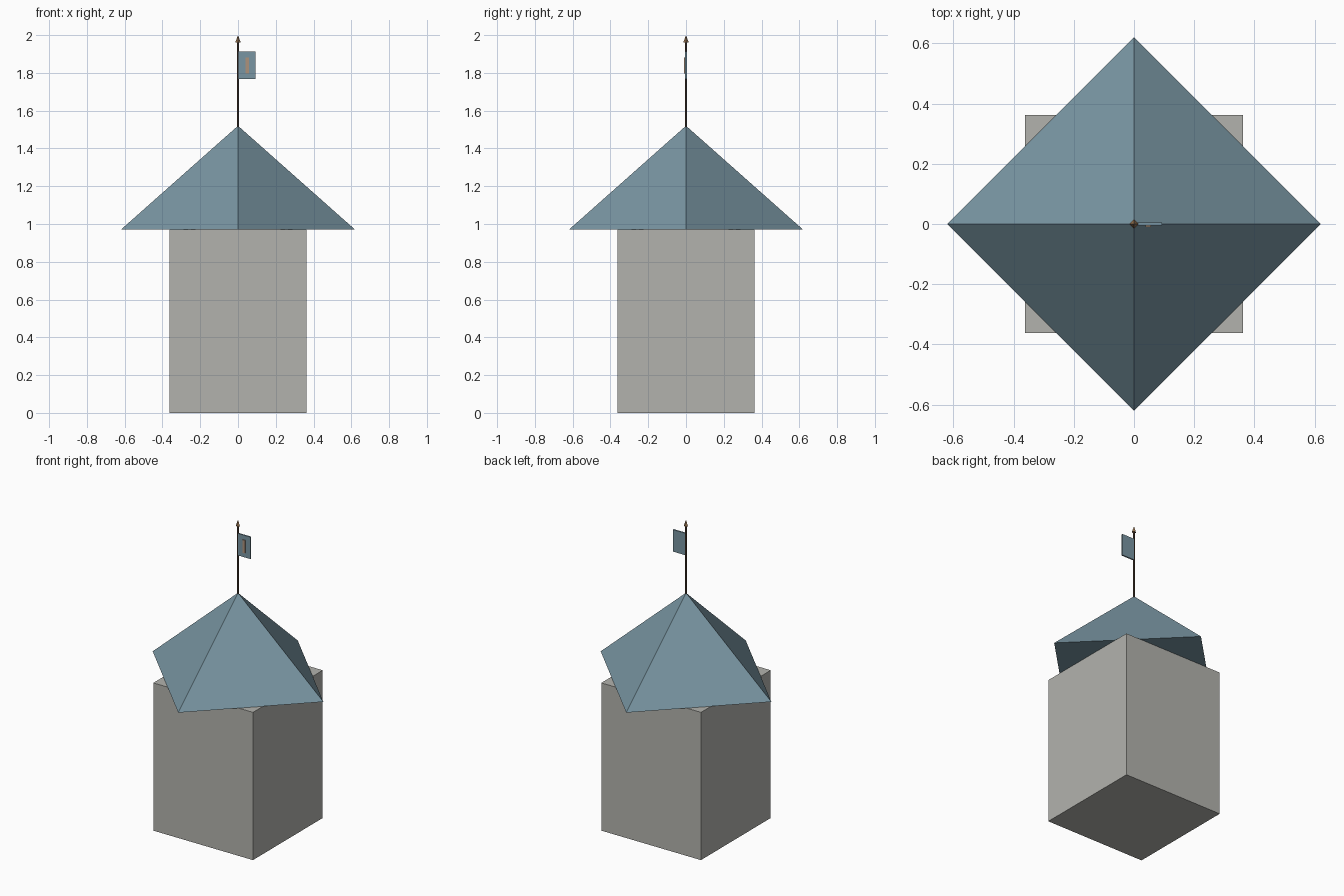
import bpy
from math import radians

cube = bpy.data.objects.get("Cube")
if cube:
    bpy.data.objects.remove(cube, do_unlink=True)


def material(name, rgb):
    m = bpy.data.materials.new(name)
    m.use_nodes = True
    colour = (*rgb, 1)
    m.diffuse_color = colour
    m.node_tree.nodes["Principled BSDF"].inputs["Base Color"].default_value = colour
    return m


def finish(name, mat):
    ob = bpy.context.object
    ob.name = name
    ob.data.materials.append(mat)
    return ob


def box(name, centre, size, mat):
    bpy.ops.mesh.primitive_cube_add(size=1, location=centre)
    bpy.context.object.scale = size
    bpy.ops.object.transform_apply(location=False, rotation=False, scale=True)
    return finish(name, mat)


def spire(name, r_bottom, r_top, z0, z1, sides, mat):
    bpy.ops.mesh.primitive_cone_add(vertices=sides, radius1=r_bottom, radius2=r_top,
                                    depth=z1 - z0, location=(0, 0, (z0 + z1) / 2))
    return finish(name, mat)


stone = material("pale stone", (0.45, 0.45, 0.42))
slate = material("slate blue", (0.19, 0.30, 0.36))
wood = material("dark brown", (0.10, 0.06, 0.04))
bronze = material("bronze", (0.30, 0.17, 0.08))
tan = material("tan", (0.42, 0.29, 0.20))

# Tower body and the pyramid roof turned corner-on to it
box("tower_body", (0, 0, 0.485), (0.724, 0.724, 0.97), stone)
spire("roof", 0.62, 0, 0.97, 1.52, 4, slate)

# Flagpole with a pointed tip
spire("flagpole", 0.006, 0.006, 1.51, 1.97, 6, wood)
spire("pole_tip", 0.015, 0, 1.96, 2.0, 4, bronze)

# Flag with a plain upright stripe on its front
box("flag", (0.048, 0, 1.84), (0.09, 0.009, 0.144), slate)
box("flag_stripe", (0.048, -0.007, 1.84), (0.018, 0.006, 0.085), tan)
